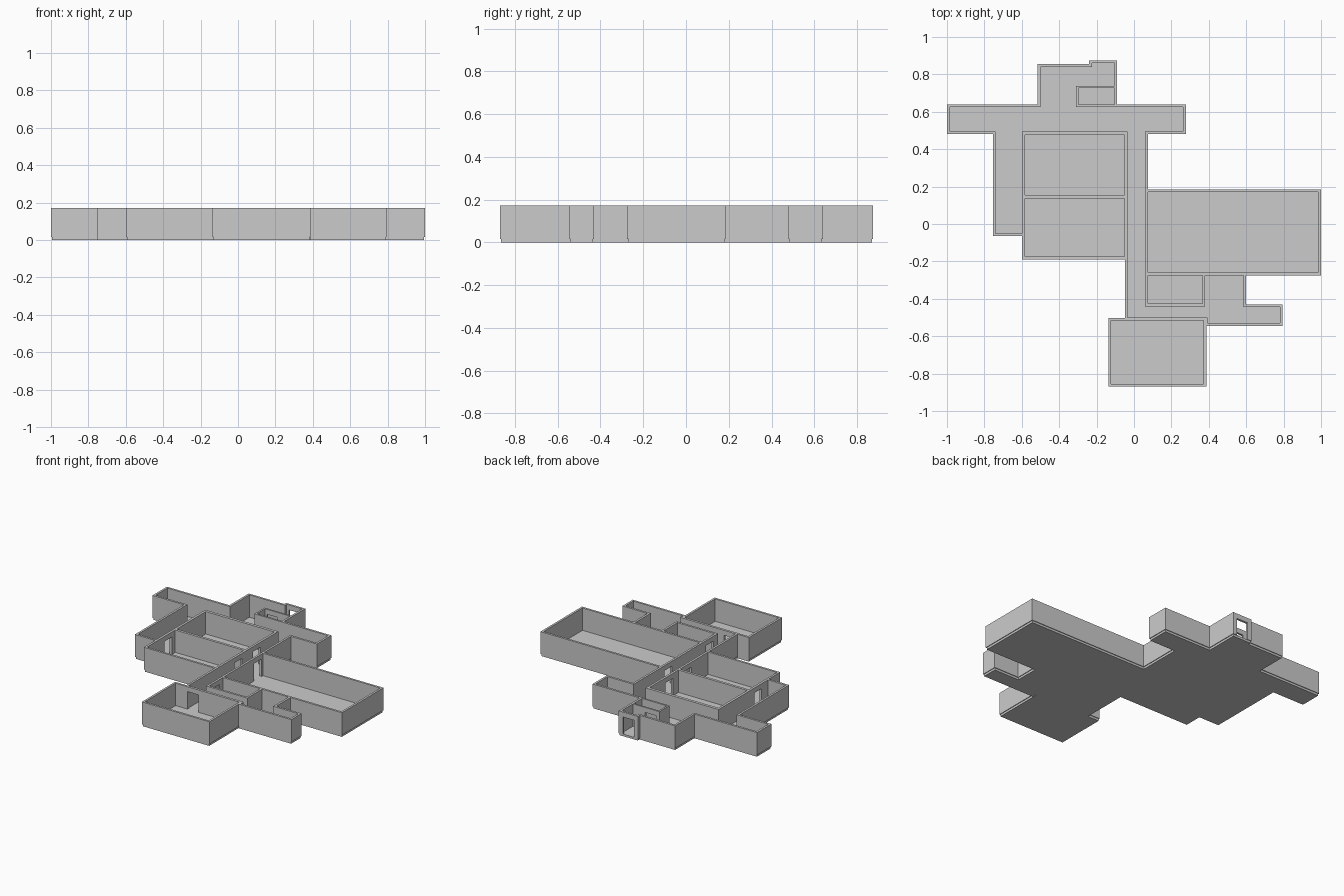
import bpy, bmesh

if "Cube" in bpy.data.objects:
    bpy.data.objects.remove(bpy.data.objects["Cube"])

T = 0.015                        # wall thickness
FLOOR, LINTEL, TOP = 0.015, 0.137, 0.172

# Room interiors: x0, y0, x1, y1
ROOMS = [
    (-0.985, 0.495, 0.262, 0.625),   # north corridor
    (-0.740, -0.050, -0.600, 0.500), # west corridor
    (-0.583, 0.155, -0.050, 0.475),  # upper west room
    (-0.583, -0.175, -0.050, 0.137), # lower west room
    (-0.034, -0.500, 0.060, 0.500),  # central corridor
    (0.075, -0.260, 0.985, 0.170),   # east hall
    (0.075, -0.425, 0.365, -0.275),  # small room
    (0.380, -0.450, 0.585, -0.275),  # alcove passage
    (-0.030, -0.500, 0.450, -0.440), # south corridor, inner part
    (0.394, -0.530, 0.780, -0.445),  # south corridor, outer part
    (-0.122, -0.855, 0.372, -0.517), # south room
    (-0.500, 0.600, -0.105, 0.840),  # north room
    (-0.225, 0.800, -0.105, 0.860),  # entrance porch
]
# Thin partitions of the closet in the north room
PARTITIONS = [
    (-0.310, 0.625, -0.100, 0.638),
    (-0.310, 0.726, -0.100, 0.738),
    (-0.310, 0.630, -0.298, 0.735),
]
# Door openings
DOORS = [
    (-0.055, 0.215, -0.030, 0.300),
    (-0.055, 0.010, -0.030, 0.095),
    (0.055, 0.070, 0.080, 0.155),
    (0.055, -0.390, 0.080, -0.310),
    (-0.030, -0.520, 0.055, -0.495),
    (-0.605, 0.020, -0.580, 0.100),
    (-0.208, 0.855, -0.122, 0.880),
    (-0.285, 0.720, -0.200, 0.745),
]


def grow(r, d):
    return (r[0] - d, r[1] - d, r[2] + d, r[3] + d)


def inside(x, y, rects):
    return any(a < x < c and b < y < d for a, b, c, d in rects)


def build(name, rects, levels, solid):
    """Mesh the boundary of a solid sampled on the rectangles' own grid."""
    xs = sorted({round(v, 4) for r in rects for v in (r[0], r[2])})
    ys = sorted({round(v, 4) for r in rects for v in (r[1], r[3])})
    axes = (xs, ys, levels)
    cells = set()
    for i in range(len(xs) - 1):
        for j in range(len(ys) - 1):
            for k in range(len(levels) - 1):
                if solid(*[(a[n] + a[n + 1]) / 2 for a, n in zip(axes, (i, j, k))]):
                    cells.add((i, j, k))
    bm = bmesh.new()
    verts = {}

    def vert(p):
        if p not in verts:
            verts[p] = bm.verts.new([a[n] for a, n in zip(axes, p)])
        return verts[p]

    for c in cells:
        for ax in range(3):
            for side in (0, 1):
                nb = list(c)
                nb[ax] += 1 if side else -1
                if tuple(nb) in cells:
                    continue
                u, w = (ax + 1) % 3, (ax + 2) % 3
                quad = []
                for du, dw in ((0, 0), (1, 0), (1, 1), (0, 1)):
                    p = list(c)
                    p[ax] += side
                    p[u] += du
                    p[w] += dw
                    quad.append(vert(tuple(p)))
                bm.faces.new(quad if side else quad[::-1])
    me = bpy.data.meshes.new(name)
    bm.to_mesh(me)
    bm.free()
    ob = bpy.data.objects.new(name, me)
    bpy.context.collection.objects.link(ob)
    return ob


# Walls: grown rooms minus interiors, plus partitions, minus doors below lintels
shells = [grow(r, T) for r in ROOMS]


def wall_solid(x, y, z):
    if z < LINTEL and inside(x, y, DOORS):
        return False
    if inside(x, y, PARTITIONS):
        return True
    return inside(x, y, shells) and not inside(x, y, ROOMS)


build("walls", ROOMS + shells + PARTITIONS + DOORS, [FLOOR, LINTEL, TOP], wall_solid)

# Floor slab, slightly inset under the walls
slabs = [grow(r, 0.010) for r in ROOMS]
build("floor", slabs, [0.0, FLOOR], lambda x, y, z: inside(x, y, slabs))
